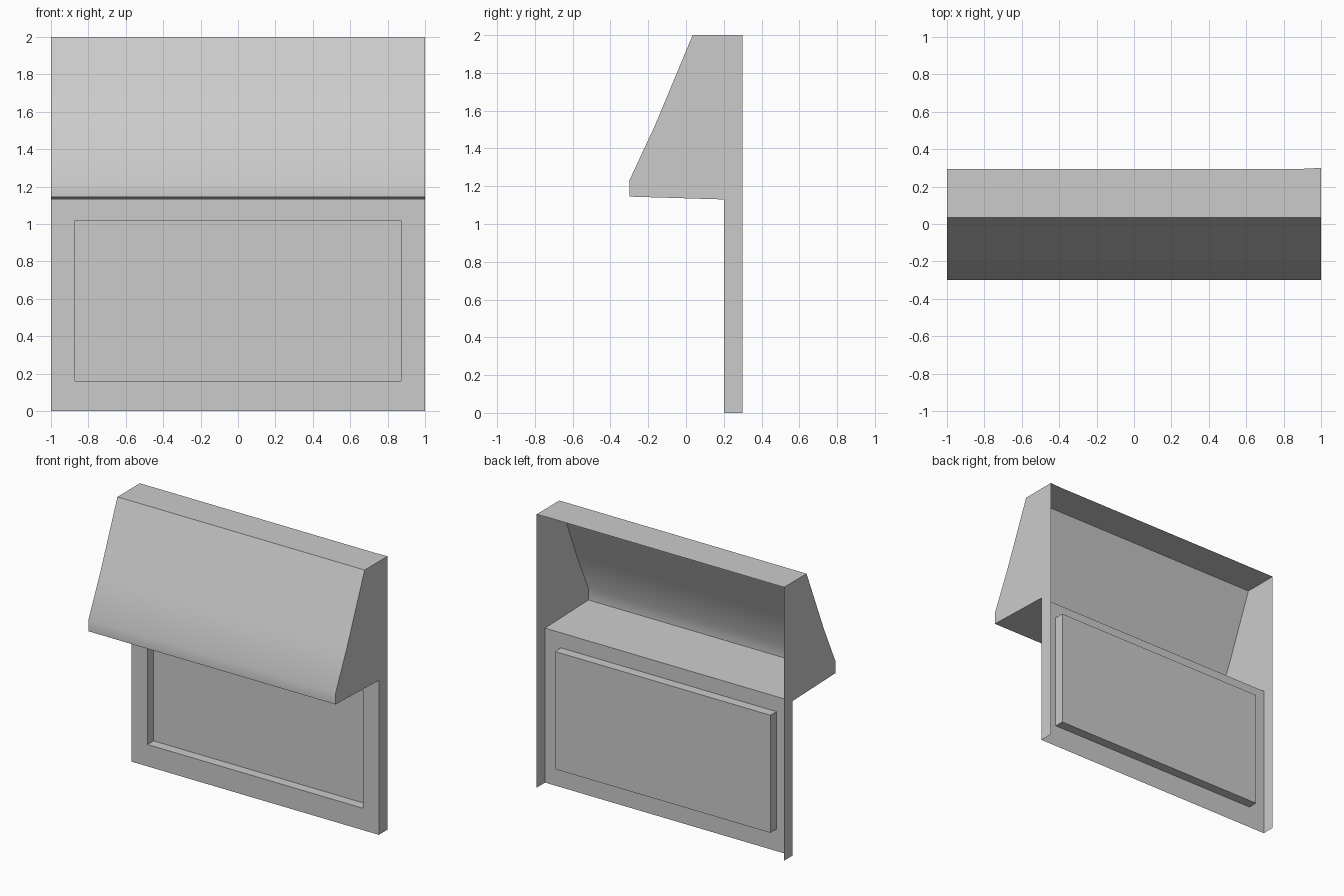
import bpy, bmesh

if "Cube" in bpy.data.objects:
    bpy.data.objects.remove(bpy.data.objects["Cube"])

# Side profile (y, z): lower wall, hood underside, hood lip, sloped front, flat top
PROFILE = [(0.2, 0), (0.2, 1.13), (-0.3, 1.145), (-0.3, 1.23),
           (-0.165, 1.52), (0.035, 2), (0.295, 2)]


def finish(name, bm):
    mesh = bpy.data.meshes.new(name)
    bm.to_mesh(mesh)
    bm.free()
    ob = bpy.data.objects.new(name, mesh)
    bpy.context.collection.objects.link(ob)
    bpy.context.view_layer.objects.active = ob
    ob.select_set(True)
    bpy.ops.object.shade_smooth_by_angle(angle=0.6)
    ob.select_set(False)
    return ob


# One-sided shell, open at the back
bm = bmesh.new()
left = [bm.verts.new((-1, y, z)) for y, z in PROFILE]
right = [bm.verts.new((1, y, z)) for y, z in PROFILE]
right[-1].co.y = 0.3
strips = []
for i in range(len(PROFILE) - 2):
    strips.append(bm.faces.new((left[i], right[i], right[i + 1], left[i + 1])))

# Top cap, with the small flare at its back right corner
kink = bm.verts.new((0.9, 0.295, 2))
bm.faces.new((left[-2], right[-2], right[-1], kink, left[-1]))

# Closed ends
left_foot = bm.verts.new((-1, 0.295, 0))
right_foot = bm.verts.new((1, 0.3, 0))
bm.faces.new(left + [left_foot])
bm.faces.new([right_foot] + right[::-1])

# Recessed panel pressed into the lower wall
wall = strips[0]
bmesh.ops.inset_individual(bm, faces=[wall], thickness=0.1)
for v in wall.verts:
    v.co = (0.872 if v.co.x > 0 else -0.872, 0.2, 1.02 if v.co.z > 0.5 else 0.16)
panel = bmesh.ops.extrude_discrete_faces(bm, faces=[wall])["faces"][0]
for v in panel.verts:
    v.co.y += 0.07
finish("hooded_wall_panel", bm)
